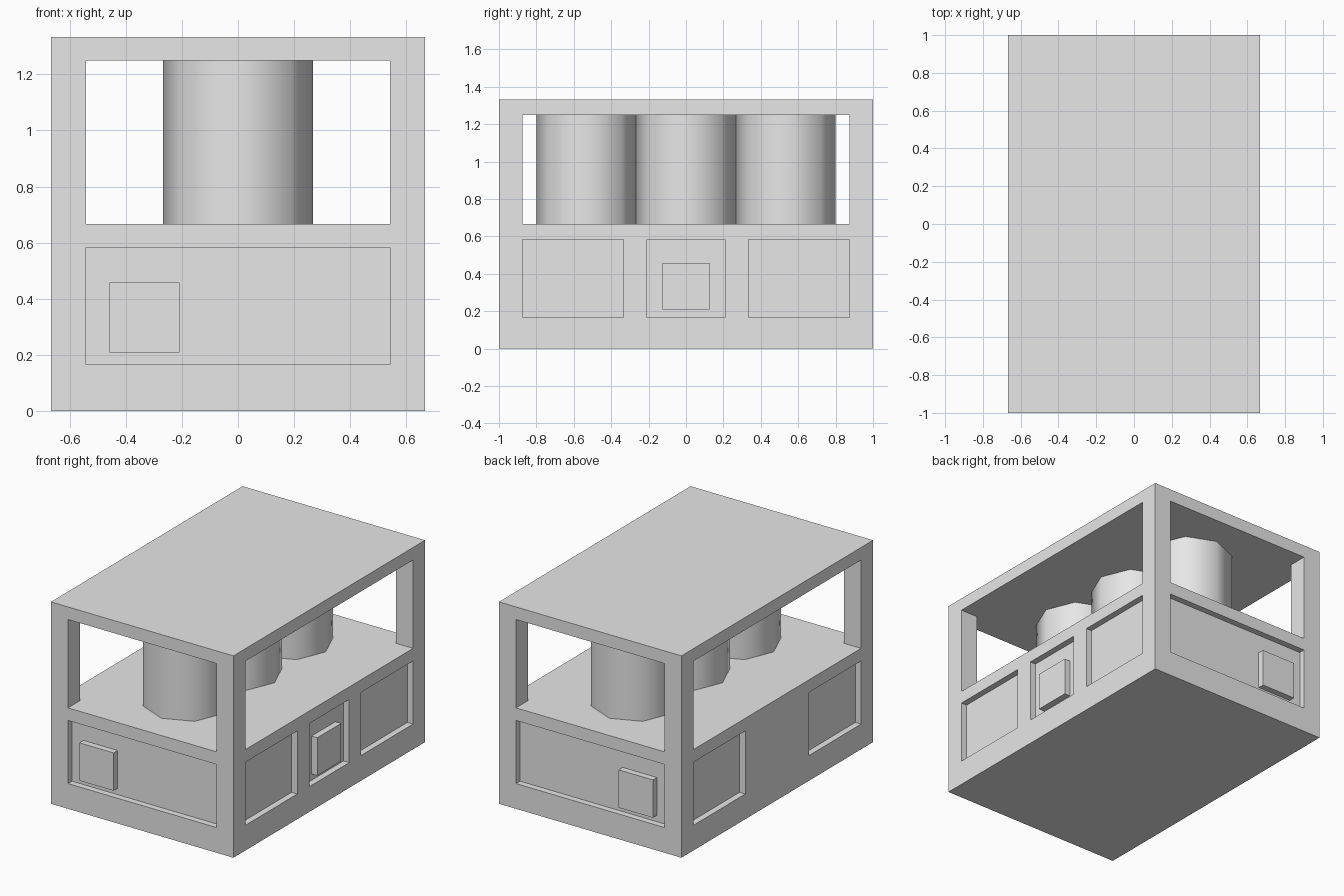
import bpy
import math

U = 1 / 24  # design grid: the body is 32 x 48 x 32 units

if "Cube" in bpy.data.objects:
    bpy.data.objects.remove(bpy.data.objects["Cube"], do_unlink=True)

grey = bpy.data.materials.new("light_grey")
grey.use_nodes = True
colour = (0.8, 0.8, 0.8, 1)
grey.diffuse_color = colour
grey.node_tree.nodes["Principled BSDF"].inputs["Base Color"].default_value = colour


def box(name, x, y, z):
    """Box spanning the given (min, max) ranges in grid units."""
    spans = (x, y, z)
    bpy.ops.mesh.primitive_cube_add(size=1)
    ob = bpy.context.object
    ob.name = name
    for v in ob.data.vertices:
        v.co = [(a + (c + 0.5) * (b - a)) * U for c, (a, b) in zip(v.co, spans)]
    ob.data.materials.append(grey)
    return ob


def cut(target, x, y, z):
    """Subtract a box from the target."""
    cutter = box("cutter", x, y, z)
    cutter.hide_render = True
    mod = target.modifiers.new("cut", "BOOLEAN")
    mod.operation = "DIFFERENCE"
    mod.solver = "EXACT"
    mod.object = cutter
    bpy.context.view_layer.objects.active = target
    bpy.ops.object.modifier_apply(modifier=mod.name)
    bpy.data.objects.remove(cutter, do_unlink=True)


# Main body: base, four corner posts and roof
body = box("body", (-16, 16), (-24, 24), (0, 32))
cut(body, (-20, 20), (-21, 21), (16, 30))
cut(body, (-13, 13), (-28, 28), (16, 30))

# Recessed panels: one on each end, three on the left side, two on the right
panel_z = (4, 14)
cut(body, (-13, 13), (-28, -23), panel_z)
cut(body, (-13, 13), (23, 28), panel_z)
for y in ((-21, -8), (-5, 5), (8, 21)):
    cut(body, (15, 20), y, panel_z)
for y in ((-21, -8), (8, 21)):
    cut(body, (-20, -15), y, panel_z)

# Raised square plates, flush with the outer walls
plate_z = (5, 11)
box("front_plate", (-11, -5), (-24, -23), plate_z)
box("back_plate", (-11, -5), (23, 24), plate_z)
box("side_plate", (15, 16), (-3, 3), plate_z)

# Row of three tanks between base and roof
for label, y in (("front", -12.8), ("middle", 0), ("back", 12.8)):
    bpy.ops.mesh.primitive_cylinder_add(
        vertices=8, radius=6.4 * U, depth=14 * U, location=(0, y * U, 23 * U))
    tank = bpy.context.object
    tank.name = label + "_tank"
    tank.data.materials.append(grey)
    bpy.ops.object.shade_smooth_by_angle(angle=math.radians(50))
